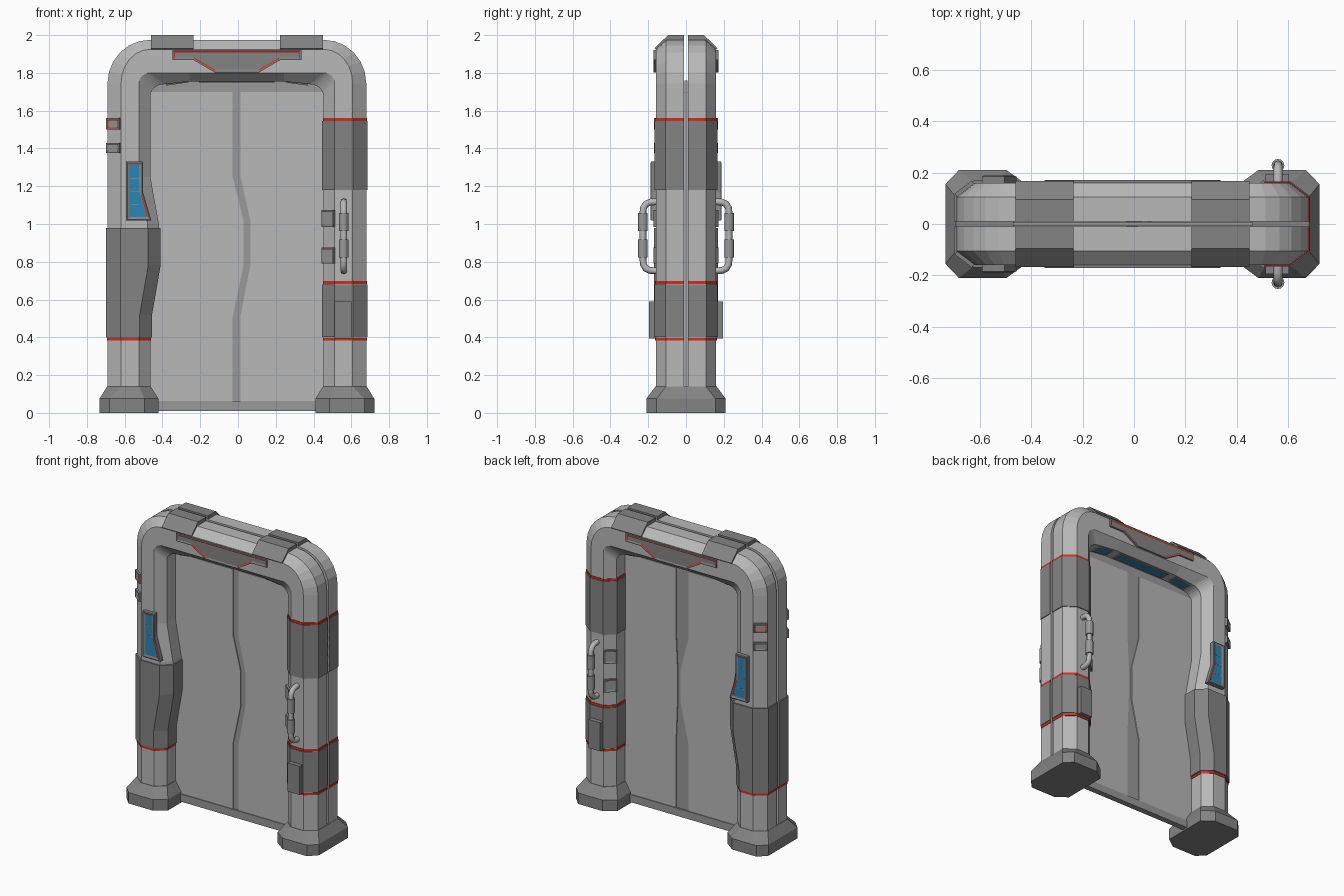
import bpy, bmesh, math
from mathutils import Matrix, Vector

if "Cube" in bpy.data.objects:
    bpy.data.objects.remove(bpy.data.objects["Cube"])


def material(name, r, g, b):
    m = bpy.data.materials.new(name)
    m.diffuse_color = (r, g, b, 1)
    m.use_nodes = True
    m.node_tree.nodes["Principled BSDF"].inputs["Base Color"].default_value = m.diffuse_color
    return m


LIGHT = material("light grey", 0.48, 0.48, 0.48)
MID = material("mid grey", 0.32, 0.32, 0.32)
DARK = material("dark grey", 0.23, 0.23, 0.23)
RED = material("red", 0.65, 0.03, 0.01)
BLUE = material("blue", 0.02, 0.24, 0.48)
C = -0.006  # frame centre line in x


def finish(name, bm, mats, mirror=True):
    """Turn a bmesh into an object, repeated front to back if asked."""
    bmesh.ops.recalc_face_normals(bm, faces=bm.faces)
    me = bpy.data.meshes.new(name)
    bm.to_mesh(me)
    bm.free()
    for m in mats:
        me.materials.append(m)
    ob = bpy.data.objects.new(name, me)
    bpy.context.collection.objects.link(ob)
    if mirror:
        mod = ob.modifiers.new("front_to_back", 'MIRROR')
        mod.use_axis = (False, True, False)
        mod.use_mirror_merge = False
    return ob


def loft(name, rings, mat, mirror=True):
    """Skin a row of closed cross-sections and cap the ends."""
    bm = bmesh.new()
    vs = [[bm.verts.new(p) for p in r] for r in rings]
    n = len(vs[0])
    for a, b in zip(vs, vs[1:]):
        for i in range(n):
            j = (i + 1) % n
            bm.faces.new((a[i], a[j], b[j], b[i]))
    bm.faces.new(vs[0])
    bm.faces.new(vs[-1])
    return finish(name, bm, [mat], mirror)


def panel(name, poly, y_back, y_front, mats, insets=(), matrix=None, rule=None, mirror=True):
    """Extrude an (x, z) outline towards -y, then inset its front.
    insets: (width, depth, border colour, centre colour)."""
    bm = bmesh.new()
    back = [bm.verts.new((x, y_back, z)) for x, z in poly]
    front = [bm.verts.new((x, y_front, z)) for x, z in poly]
    n = len(poly)
    for i in range(n):
        j = (i + 1) % n
        bm.faces.new((back[i], back[j], front[j], front[i]))
    bm.faces.new(back)
    cap = bm.faces.new(front)
    bmesh.ops.recalc_face_normals(bm, faces=bm.faces)
    for width, depth, border, centre in insets:
        res = bmesh.ops.inset_region(bm, faces=[cap], thickness=width, depth=depth,
                                     use_even_offset=True, use_boundary=True)
        for f in res["faces"]:
            f.material_index = border if rule is None or rule(f.calc_center_median()) else 0
        cap.material_index = centre
    if matrix:
        bm.transform(matrix)
    return finish(name, bm, mats, mirror)


def rect(x0, x1, z0, z1):
    return [(x0, z0), (x1, z0), (x1, z1), (x0, z1)]


def half_section(side, o, f, g, i, e=0):
    """Front half of the chamfered frame section; o, f, g, i are (x, z) from outside to inside."""
    pts = [(o, 0.01), (o, 0.105 + 0.4 * e), (f, 0.16 + e), (g, 0.16 + e), (i, 0.105 + 0.4 * e), (i, 0.01)]
    return [(C + side * p[0], -y, p[1]) for p, y in pts]


def column(side, z, bulge=0, e=0):
    xs = (0.685 + e, 0.613 + 0.4 * e, 0.518 - bulge - 0.4 * e, 0.458 - bulge - e)
    return half_section(side, *[(x, z) for x in xs], e=e)


def corner(side):
    out = []
    for k in range(7):
        c, s = math.cos(k * math.pi / 12), math.sin(k * math.pi / 12)
        out.append(half_section(side, (0.46 + 0.225 * c, 1.745 + 0.23 * s),
                                (0.46 + 0.153 * c, 1.745 + 0.18 * s),
                                (0.46 + 0.058 * c, 1.745 + 0.055 * s),
                                (0.385 + 0.073 * c, 1.68 + 0.06 * s)))
    out.append(half_section(side, (0.25, 1.975), (0.25, 1.925), (0.25, 1.80), (0.25, 1.755)))
    return out


# Arch frame: two halves with a slot between, left leg bulging inwards
B = 0.045
left = [column(-1, z, b) for z, b in ((0.1, 0), (0.52, 0), (0.78, B), (1.0, B), (1.25, 0))]
right = [column(1, 0.1)] + corner(1)
loft("arch_frame", left + corner(-1) + right[::-1], LIGHT)

# Feet
for side, word in ((-1, "left"), (1, "right")):
    def octagon(z, o, f, g, i, yo, yf):
        q = [(o, -yo), (f, -yf), (g, -yf), (i, -yo)]
        q += [(x, -y) for x, y in q[::-1]]
        return [(C + side * x, y, z) for x, y in q]
    wide = (0.7275, 0.675, 0.49, 0.415, 0.155, 0.21)
    loft(word + "_foot", [octagon(0, *wide), octagon(0.075, *wide),
                          octagon(0.14, 0.687, 0.614, 0.517, 0.456, 0.106, 0.162)], DARK, False)

# Sleeves and red rings around the legs
loft("left_sleeve", [column(-1, z, b, 0.009) for z, b in ((0.4, 0), (0.52, 0), (0.78, B), (0.98, B))], DARK)
for name, z0, z1 in (("upper", 1.18, 1.545), ("lower", 0.402, 0.68)):
    loft("right_%s_sleeve" % name, [column(1, z, 0, 0.006) for z in (z0, z1)], DARK)
for name, side, z in (("left", -1, 0.382), ("right_low", 1, 0.382), ("right_mid", 1, 0.682), ("right_top", 1, 1.545)):
    loft(name + "_ring", [column(side, z + d, 0, 0.003) for d in (0, 0.015)], RED)
panel("sleeve_box", rect(0.512, 0.602, 0.395, 0.59), -0.155, -0.195, [DARK])

# Top blocks wrapping the beam
for word, x0, x1 in (("left", -0.46, -0.235), ("right", 0.223, 0.45)):
    prof = [(0.01, 1.95), (0.01, 2.0), (0.095, 2.0), (0.168, 1.93), (0.15, 1.915)]
    loft(word + "_top_block", [[(x, -y, z) for y, z in prof] for x in (x0, x1)], DARK)

# Header plate with red trim
header = [(-0.348, 1.922), (-0.348, 1.868), (-0.235, 1.868), (-0.125, 1.803),
          (0.113, 1.803), (0.223, 1.868), (0.336, 1.868), (0.336, 1.922)]
panel("header_plate", header, -0.155, -0.172, [DARK, RED],
      [(0.007, 0, 0, 0), (0.007, -0.003, 1, 0)],
      rule=lambda p: p.z > 1.9 or abs(p.x - C) > 0.3 or (1.82 < p.z < 1.86))

# Lights under the beam
down = Matrix.Rotation(math.pi / 2, 4, 'X')
for name, x, z, half, tilt in (("middle", C, 1.755, 0.2, 0), ("left", C - 0.317, 1.747, 0.06, -8),
                               ("right", C + 0.317, 1.747, 0.06, 8)):
    mat = Matrix.Translation((x, -0.06, z)) @ Matrix.Rotation(math.radians(tilt), 4, 'Y') @ down
    panel(name + "_beam_light", rect(-half, half, -0.034, 0.034), 0.002, -0.006, [DARK, BLUE],
          [(0.01, 0, 0, 1)], mat)

# Control tablet on the left leg
tablet = [(-0.592, 1.33), (-0.592, 1.018), (-0.458, 1.018), (-0.503, 1.17), (-0.503, 1.33)]
panel("tablet", tablet, -0.155, -0.185, [DARK, BLUE], [(0.006, 0.003, 0, 0), (0.014, -0.005, 0, 1)])
slant = [(-0.484, 1.042), (-0.476, 1.042), (-0.508, 1.155), (-0.514, 1.155)]
panel("tablet_red_bar", slant, -0.180, -0.1865, [RED])
for z in (1.10, 1.17, 1.24):
    panel("tablet_line", rect(-0.57, -0.522, z, z + 0.003), -0.180, -0.184, [MID])

# Square sockets on the leg chamfers
for name, x, y, z, h, turn, red in (("left_upper", -0.657, -0.134, 1.53, 0.03, -37.4, 1),
                                    ("left_lower", -0.657, -0.134, 1.403, 0.027, -37.4, 0),
                                    ("right_upper", 0.48, -0.134, 1.03, 0.045, -42, 0),
                                    ("right_lower", 0.48, -0.134, 0.833, 0.043, -42, 1)):
    mat = Matrix.Translation((x, y, z)) @ Matrix.Rotation(math.radians(turn), 4, 'Z')
    top_only = (lambda p: p.z > 0.02) if name == "right_lower" else None
    panel(name + "_socket", rect(-0.042, 0.042, -h, h), 0.01, -0.012, [DARK, RED, MID],
          [(0.006, 0, 0, 0), (0.006, -0.004, red, 2)], mat, top_only)

# Grab handles, front and back
for s, word in ((-1, "front"), (1, "back")):
    cu = bpy.data.curves.new(word + "_handle", 'CURVE')
    cu.dimensions = '3D'
    cu.bevel_depth = 0.018
    cu.bevel_resolution = 2
    cu.use_fill_caps = True
    half = [(0.15, 0.752), (0.19, 0.754), (0.212, 0.764), (0.225, 0.785), (0.228, 0.81)]
    path = half + [(y, 1.87 - z) for y, z in half[::-1]]
    sp = cu.splines.new('POLY')
    sp.points.add(len(path) - 1)
    for p, (y, z) in zip(sp.points, path):
        p.co = (0.56, s * y, z, 1)
    sp.use_smooth = True
    cu.materials.append(LIGHT)
    bpy.context.collection.objects.link(bpy.data.objects.new(word + "_handle", cu))
for z in (0.87, 1.01):
    bm = bmesh.new()
    bmesh.ops.create_cone(bm, cap_ends=True, segments=12, radius1=0.025, radius2=0.025, depth=0.095,
                          matrix=Matrix.Translation((0.56, -0.228, z)))
    finish("handle_grip", bm, [MID])

# Sliding door: core sheet, leaves on both faces, sill
panel("door_core", rect(-0.47, 0.46, 0.012, 1.76), 0.008, -0.008, [MID], mirror=False)
panel("door_sill", rect(-0.45, 0.44, 0.01, 0.062), 0.02, -0.02, [MID], mirror=False)
ZS = (0.06, 0.51, 0.785, 1.015, 1.25, 1.70)


def leaf(name, edge_x, seam, flip):
    outline = [(edge_x, 0.06)] + list(zip(seam, ZS)) + [(edge_x, 1.70)]
    panel(name, outline, flip * 0.006, flip * 0.014, [LIGHT], mirror=False)


def seam(a, b):
    return (a, a, b, b, a, a)


leaf("front_left_leaf", -0.465, seam(-0.028, 0.03), -1)
leaf("front_right_leaf", 0.455, seam(0.013, 0.066), -1)
leaf("back_left_leaf", -0.465, seam(-0.03, 0.03), 1)
leaf("back_right_leaf", 0.455, seam(0.066, 0.055), 1)
